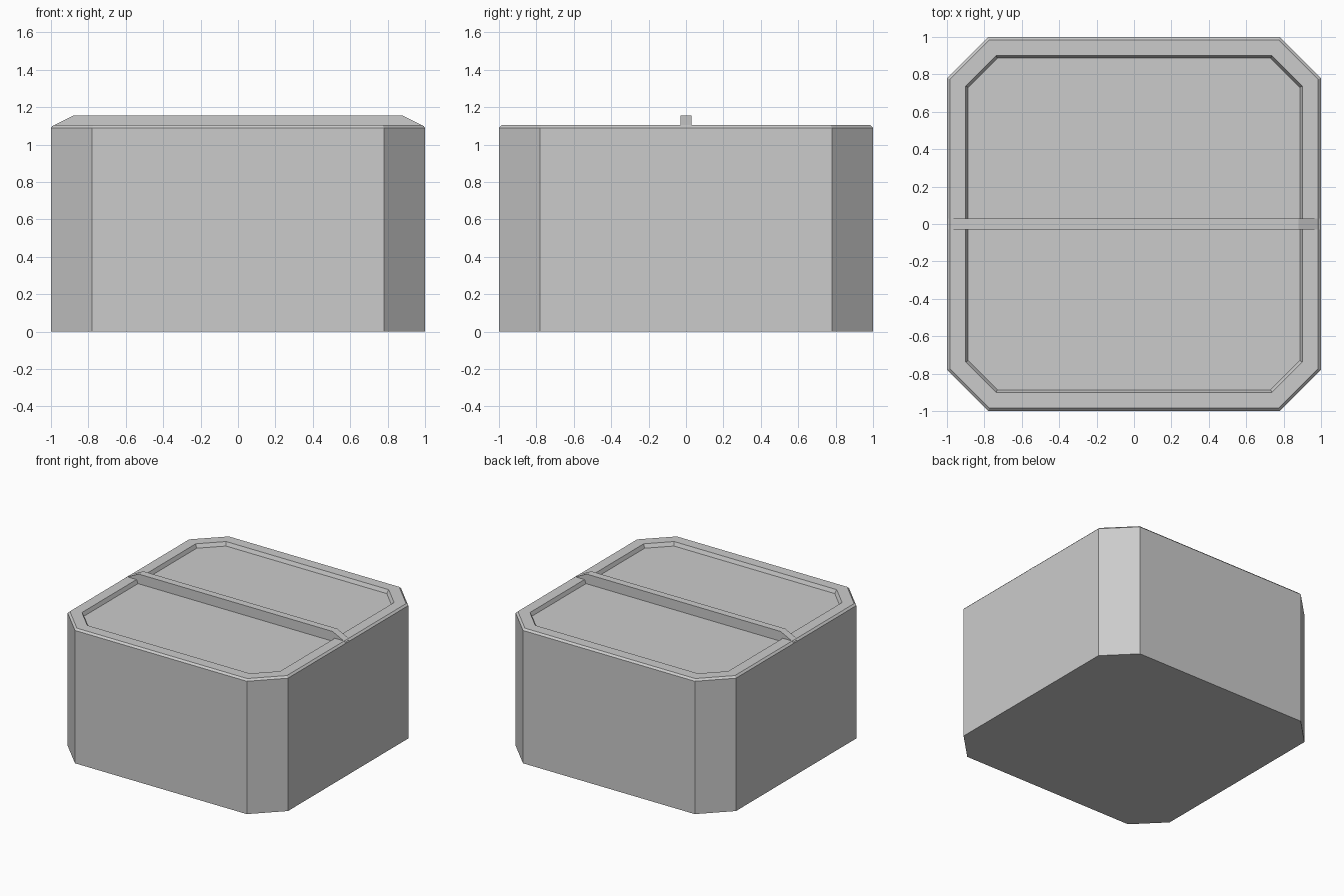
import bpy, bmesh

if "Cube" in bpy.data.objects:
    bpy.data.objects.remove(bpy.data.objects["Cube"])


def octagon(bm, half, flat, z):
    """Ring of eight vertices: a square with cut corners."""
    pts = [(half, -flat), (half, flat), (flat, half), (-flat, half),
           (-half, flat), (-half, -flat), (-flat, -half), (flat, -half)]
    return [bm.verts.new((x, y, z)) for x, y in pts]


def finish(bm, name):
    bmesh.ops.recalc_face_normals(bm, faces=bm.faces[:])
    mesh = bpy.data.meshes.new(name)
    bm.to_mesh(mesh)
    bm.free()
    obj = bpy.data.objects.new(name, mesh)
    bpy.context.collection.objects.link(obj)
    return obj


# Box body: stacked octagons for wall, bevelled rim and recessed lid panel
bm = bmesh.new()
profile = [(1.0, 0.78, 0.0), (1.0, 0.78, 1.09), (0.985, 0.773, 1.105),
           (0.90, 0.738, 1.105), (0.887, 0.73, 1.075)]
rings = [octagon(bm, *p) for p in profile]
for low, high in zip(rings, rings[1:]):
    for i in range(8):
        j = (i + 1) % 8
        bm.faces.new((low[i], low[j], high[j], high[i]))
bm.faces.new(rings[0])
bm.faces.new(rings[-1])
finish(bm, "box_body")

# Crossbar: long strip with sloping ends, sunk slightly into the lid
bm = bmesh.new()
side = [(-0.985, 1.07), (0.985, 1.07), (0.995, 1.098),
        (0.88, 1.155), (-0.88, 1.155), (-0.995, 1.098)]
face = bm.faces.new([bm.verts.new((x, -0.03, z)) for x, z in side])
extruded = bmesh.ops.extrude_face_region(bm, geom=[face], use_keep_orig=True)
moved = [v for v in extruded["geom"] if isinstance(v, bmesh.types.BMVert)]
bmesh.ops.translate(bm, verts=moved, vec=(0, 0.06, 0))
finish(bm, "lid_crossbar")
